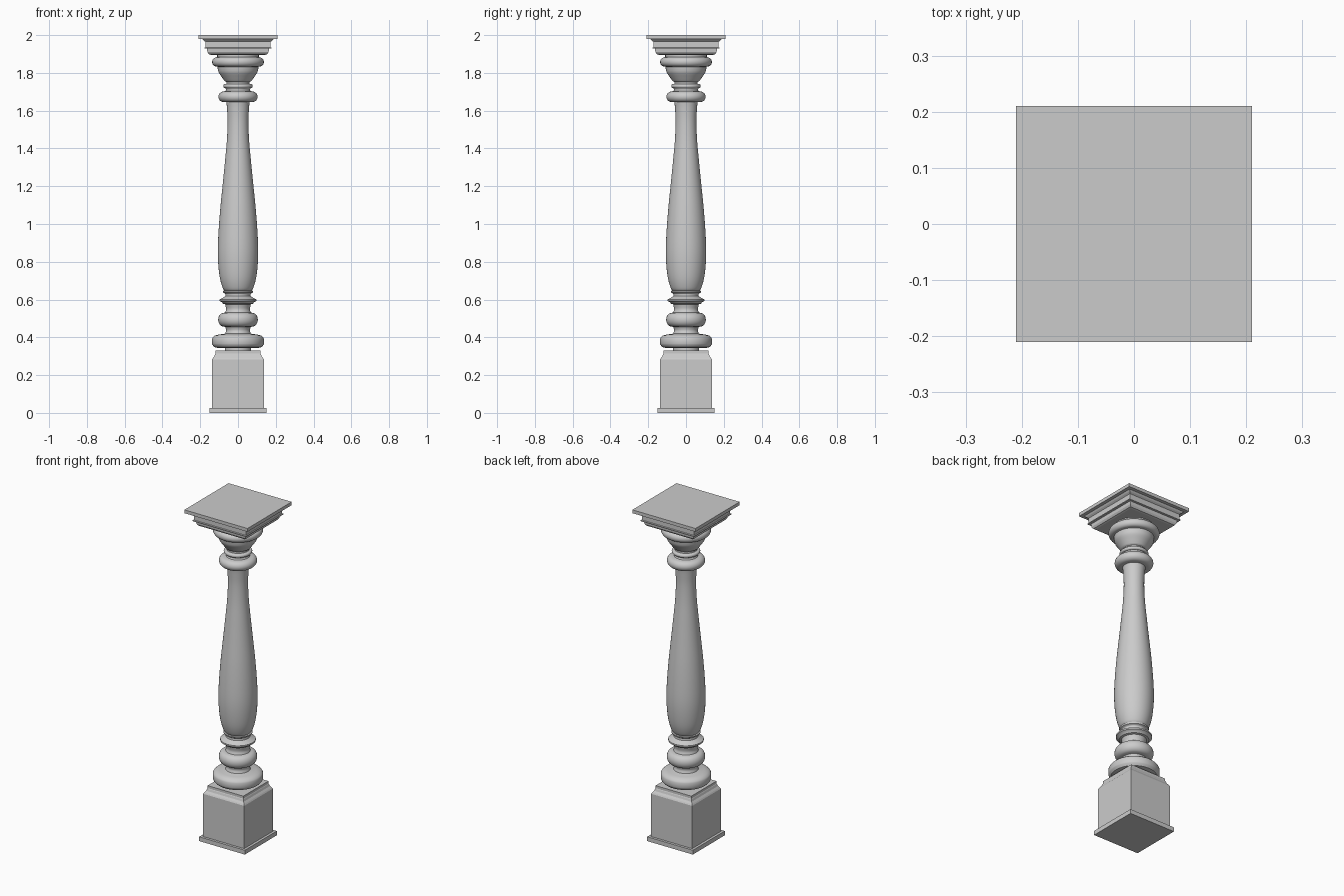
import bpy, bmesh, math
from mathutils import Vector

if "Cube" in bpy.data.objects:
    bpy.data.objects.remove(bpy.data.objects["Cube"])


def lathe(name, profile, sides=64, square=False):
    """Revolve (half_width, z) points; four sides gives a square moulding."""
    n = 4 if square else sides
    k = math.sqrt(2) if square else 1
    off = math.pi / 4 if square else 0
    bm = bmesh.new()
    rings = []
    for r, z in profile:
        rings.append([bm.verts.new((r * k * math.cos(off + 2 * math.pi * i / n),
                                    r * k * math.sin(off + 2 * math.pi * i / n), z))
                      for i in range(n)])
    for a, b in zip(rings, rings[1:]):
        for i in range(n):
            j = (i + 1) % n
            bm.faces.new((a[i], a[j], b[j], b[i]))
    bm.faces.new(rings[0][::-1])
    bm.faces.new(rings[-1])
    me = bpy.data.meshes.new(name)
    bm.to_mesh(me)
    bm.free()
    ob = bpy.data.objects.new(name, me)
    bpy.context.collection.objects.link(ob)
    if not square:
        bpy.ops.object.select_all(action='DESELECT')
        bpy.context.view_layer.objects.active = ob
        ob.select_set(True)
        bpy.ops.object.shade_smooth_by_angle(angle=math.radians(35))
    return ob


def bead(r_in, r_out, z0, z1, steps=12):
    """Half-round moulding profile bulging from r_in to r_out."""
    return [(r_in + (r_out - r_in) * math.sin(math.pi * i / steps),
             (z0 + z1) / 2 - (z1 - z0) / 2 * math.cos(math.pi * i / steps))
            for i in range(steps + 1)]


def spline(pts, steps=5):
    """Smooth curve through the given profile points."""
    p = [Vector(q) for q in pts]
    p = [2 * p[0] - p[1]] + p + [2 * p[-1] - p[-2]]
    out = []
    for a, b, c, d in zip(p, p[1:], p[2:], p[3:]):
        for i in range(steps):
            t = i / steps
            out.append(tuple(0.5 * (2 * b + (c - a) * t + (2 * a - 5 * b + 4 * c - d) * t * t
                                    + (3 * b - a - 3 * c + d) * t ** 3)))
    return out + [tuple(pts[-1])]


# Square pedestal with foot slab and coved top
lathe("pedestal", [(.152, 0), (.152, .026), (.137, .026), (.137, .283), (.133, .29),
                   (.125, .3), (.121, .312), (.119, .315), (.119, .33)], square=True)

# Turned base mouldings
lathe("base_turning",
      [(.07, .325), (.07, .343)]
      + [(.105, .343), (.125, .348), (.135, .36), (.137, .365), (.137, .393),
         (.133, .4), (.122, .41), (.1, .415), (.075, .418)]
      + spline([(.068, .42), (.063, .437), (.068, .455)])
      + bead(.075, .105, .457, .53)
      + spline([(.068, .532), (.063, .55), (.068, .575)])
      + [(.08, .578), (.085, .586), (.097, .592), (.097, .601), (.085, .607), (.075, .613)]
      + spline([(.067, .618), (.067, .63), (.078, .637)])
      + [(.08, .646), (.068, .648)])

# Vase-shaped shaft
lathe("shaft", spline([(.066, .642), (.08, .66), (.095, .71), (.104, .78), (.107, .86),
                       (.103, .96), (.094, 1.08), (.082, 1.2), (.07, 1.32), (.059, 1.44),
                       (.055, 1.54), (.058, 1.61), (.062, 1.65)], 6))

# Turned neck and capital mouldings
lathe("capital_turning",
      [(.062, 1.645)] + bead(.075, .104, 1.645, 1.702)
      + spline([(.066, 1.704), (.063, 1.712), (.068, 1.72)])
      + bead(.07, .078, 1.72, 1.74, 8)
      + [(.062, 1.742), (.062, 1.752)]
      + spline([(.07, 1.756), (.084, 1.775), (.102, 1.802), (.108, 1.825)])
      + [(.108, 1.832), (.114, 1.834)]
      + bead(.115, .137, 1.834, 1.882)
      + [(.11, 1.884), (.11, 1.9)])

# Square stepped abacus
lathe("abacus", [(.145, 1.896), (.155, 1.899), (.162, 1.91), (.164, 1.928), (.178, 1.928),
                 (.178, 1.933), (.173, 1.935), (.173, 1.965), (.183, 1.972), (.19, 1.98),
                 (.21, 1.98), (.21, 2.0)], square=True)
